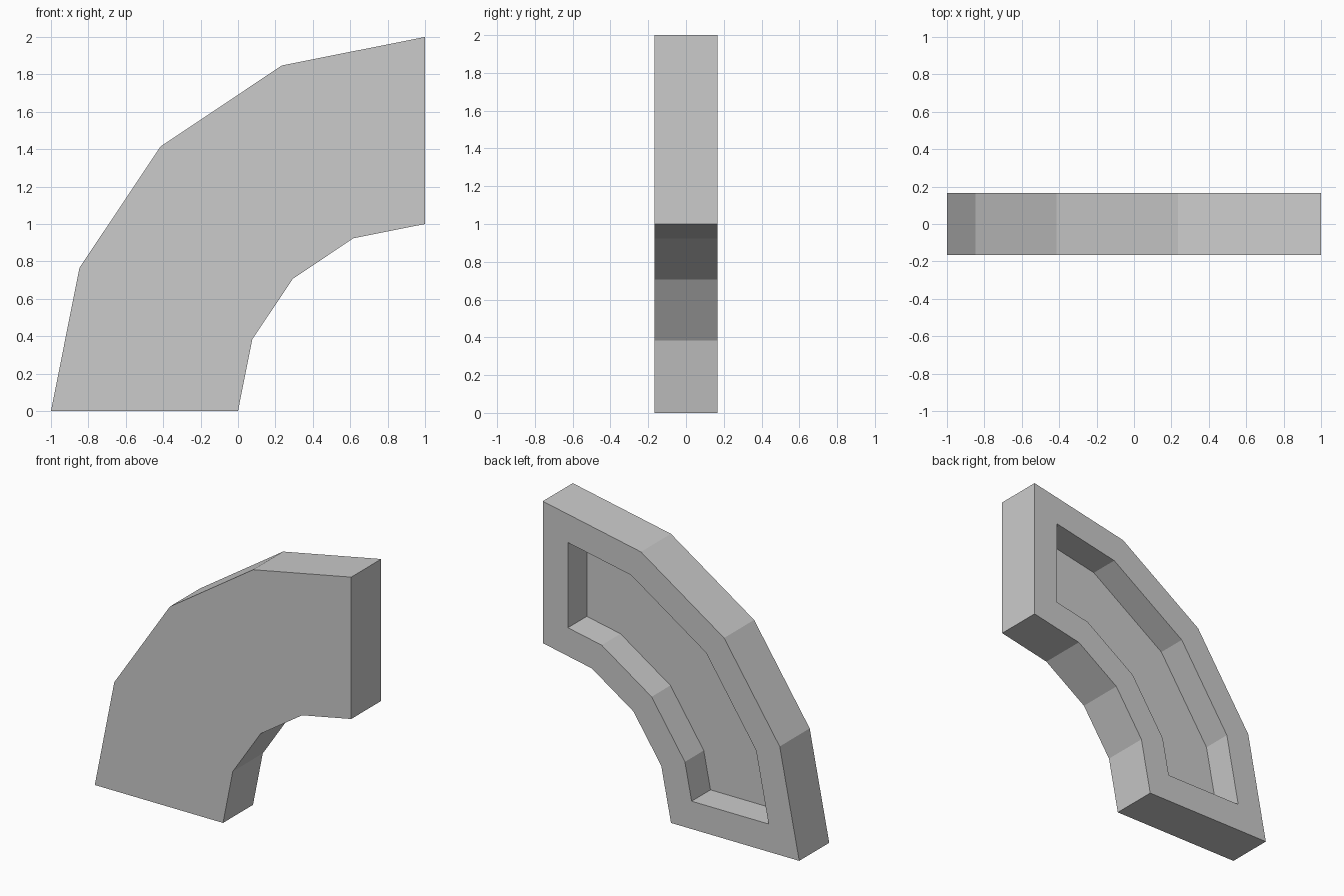
import bpy, bmesh, math

cube = bpy.data.objects.get("Cube")
if cube:
    bpy.data.objects.remove(cube, do_unlink=True)

SEGMENTS = 4
HALF_DEPTH = 0.167
RIM = 0.196
RECESS = 0.21


def arc(radius):
    """Points of a quarter arc around (1, 0), from the base to the upright end."""
    steps = [math.pi / 2 * i / SEGMENTS for i in range(SEGMENTS + 1)]
    return [(1 - radius * math.cos(a), radius * math.sin(a)) for a in steps]


# Plain grey
grey = bpy.data.materials.new("light_grey")
grey.use_nodes = True
grey.diffuse_color = (0.6, 0.6, 0.6, 1)
grey.node_tree.nodes["Principled BSDF"].inputs["Base Color"].default_value = (0.6, 0.6, 0.6, 1)

# Curved block: quarter-ring profile extruded front to back
bm = bmesh.new()
profile = arc(2) + arc(1)[::-1]
front = bm.faces.new([bm.verts.new((x, -HALF_DEPTH, z)) for x, z in profile])
extruded = bmesh.ops.extrude_face_region(bm, geom=[front], use_keep_orig=True)["geom"]
back_verts = [g for g in extruded if isinstance(g, bmesh.types.BMVert)]
back = next(g for g in extruded if isinstance(g, bmesh.types.BMFace))
bmesh.ops.translate(bm, verts=back_verts, vec=(0, 2 * HALF_DEPTH, 0))
bmesh.ops.recalc_face_normals(bm, faces=bm.faces[:])

# Recessed panel in the back: even rim, then the floor is duplicated inward
bmesh.ops.inset_region(bm, faces=[back], thickness=RIM, use_even_offset=True)
floor = bmesh.ops.extrude_face_region(bm, geom=[back])["geom"]
floor_verts = [g for g in floor if isinstance(g, bmesh.types.BMVert)]
bmesh.ops.translate(bm, verts=floor_verts, vec=(0, -RECESS, 0))
if back.is_valid:
    bmesh.ops.delete(bm, geom=[back], context="FACES_ONLY")
bmesh.ops.recalc_face_normals(bm, faces=bm.faces[:])

mesh = bpy.data.meshes.new("curved_block")
bm.to_mesh(mesh)
bm.free()
mesh.materials.append(grey)
block = bpy.data.objects.new("curved_block", mesh)
bpy.context.collection.objects.link(block)
